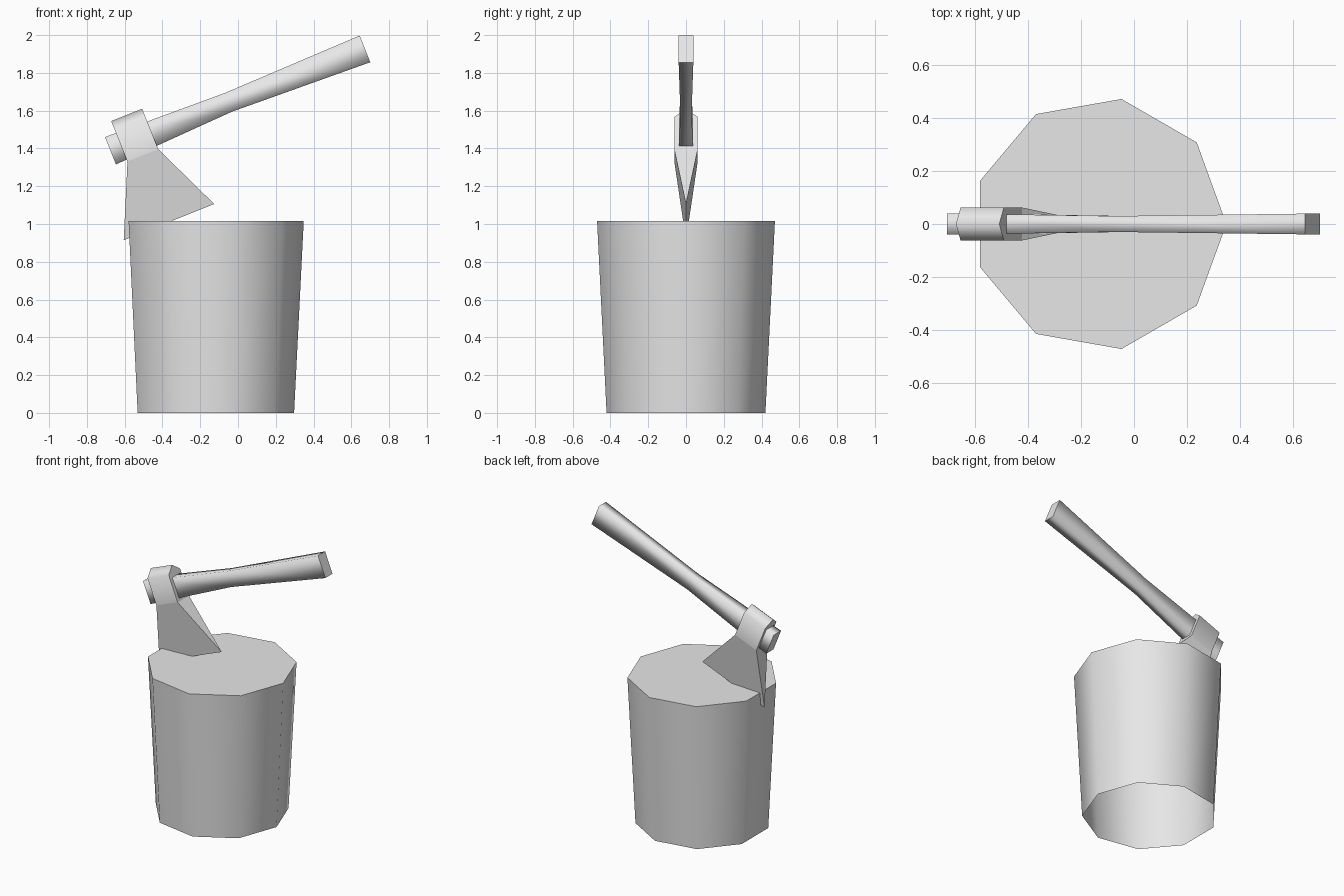
import bpy, bmesh
from math import cos, sin, tau, radians

cube = bpy.data.objects.get("Cube")
if cube:
    bpy.data.objects.remove(cube, do_unlink=True)

grey = bpy.data.materials.new("plain grey")
grey.use_nodes = True
grey.diffuse_color = (0.8, 0.8, 0.8, 1)
grey.node_tree.nodes["Principled BSDF"].inputs["Base Color"].default_value = (0.8, 0.8, 0.8, 1)


def loft(name, rings, cap_start=True):
    """Skin a row of rings; walls are smooth, end caps are flat and sharp."""
    bm = bmesh.new()
    loops = [[bm.verts.new(p) for p in ring] for ring in rings]
    n = len(loops[0])
    for a, b in zip(loops, loops[1:]):
        for i in range(n):
            j = (i + 1) % n
            bm.faces.new((a[i], a[j], b[j], b[i])).smooth = True
    caps = [bm.faces.new(loops[-1])]
    if cap_start:
        caps.append(bm.faces.new(loops[0][::-1]))
    for cap in caps:
        for edge in cap.edges:
            edge.smooth = False
    bmesh.ops.recalc_face_normals(bm, faces=bm.faces)
    mesh = bpy.data.meshes.new(name)
    bm.to_mesh(mesh)
    bm.free()
    mesh.materials.append(grey)
    obj = bpy.data.objects.new(name, mesh)
    bpy.context.collection.objects.link(obj)
    return obj


# Stump: nine tapered sides, closed on top, open underneath
def circle(r, z, sides=9):
    return [(-0.13 + r * cos(tau * i / sides), r * sin(tau * i / sides), z)
            for i in range(sides)]


loft("stump", [circle(0.427, 0), circle(0.478, 1.015)], cap_start=False)


# Handle: rectangular section, slimmer at the waist, along local x
def section(x, half_width, half_height, z=0):
    return [(x, sy * half_width, z + sz * half_height)
            for sy, sz in ((-1, -1), (1, -1), (1, 1), (-1, 1))]


handle = loft("axe_handle", [section(0, 0.04, 0.078),
                             section(0.675, 0.03, 0.053, 0.006),
                             section(1.451, 0.039, 0.076)])


# Head: ridged poll, straight eye block and a wedge down to the cutting edge
def head_side(x_eye, x_edge):
    t = 0.062
    return [(x_eye, 0, 0.144), (x_eye, t, 0.097), (x_eye, t, -0.087),
            (x_edge, 0, -0.466), (x_eye, -t, -0.087), (x_eye, -t, 0.097)]


head = loft("axe_head", [head_side(0.062, -0.111), head_side(0.238, 0.405)])

# The end faces of the head bend at the eye, so split them there
bm = bmesh.new()
bm.from_mesh(head.data)
for face in [f for f in bm.faces if len(f.verts) == 6]:
    eye = [v for v in face.verts if abs(v.co.z + 0.087) < 0.001]
    bmesh.utils.face_split(face, eye[0], eye[1])
for edge in bm.edges:
    if len(edge.link_faces) == 2 and edge.calc_face_angle() > radians(80):
        edge.smooth = False
    elif all(abs(v.co.z + 0.087) < 0.001 for v in edge.verts):
        edge.smooth = False
bm.to_mesh(head.data)
bm.free()

# Lean the axe so that the blade bites into the stump
for part in (handle, head):
    part.location = (-0.675, 0, 1.388)
    part.rotation_euler = (0, radians(-21.8), 0)
